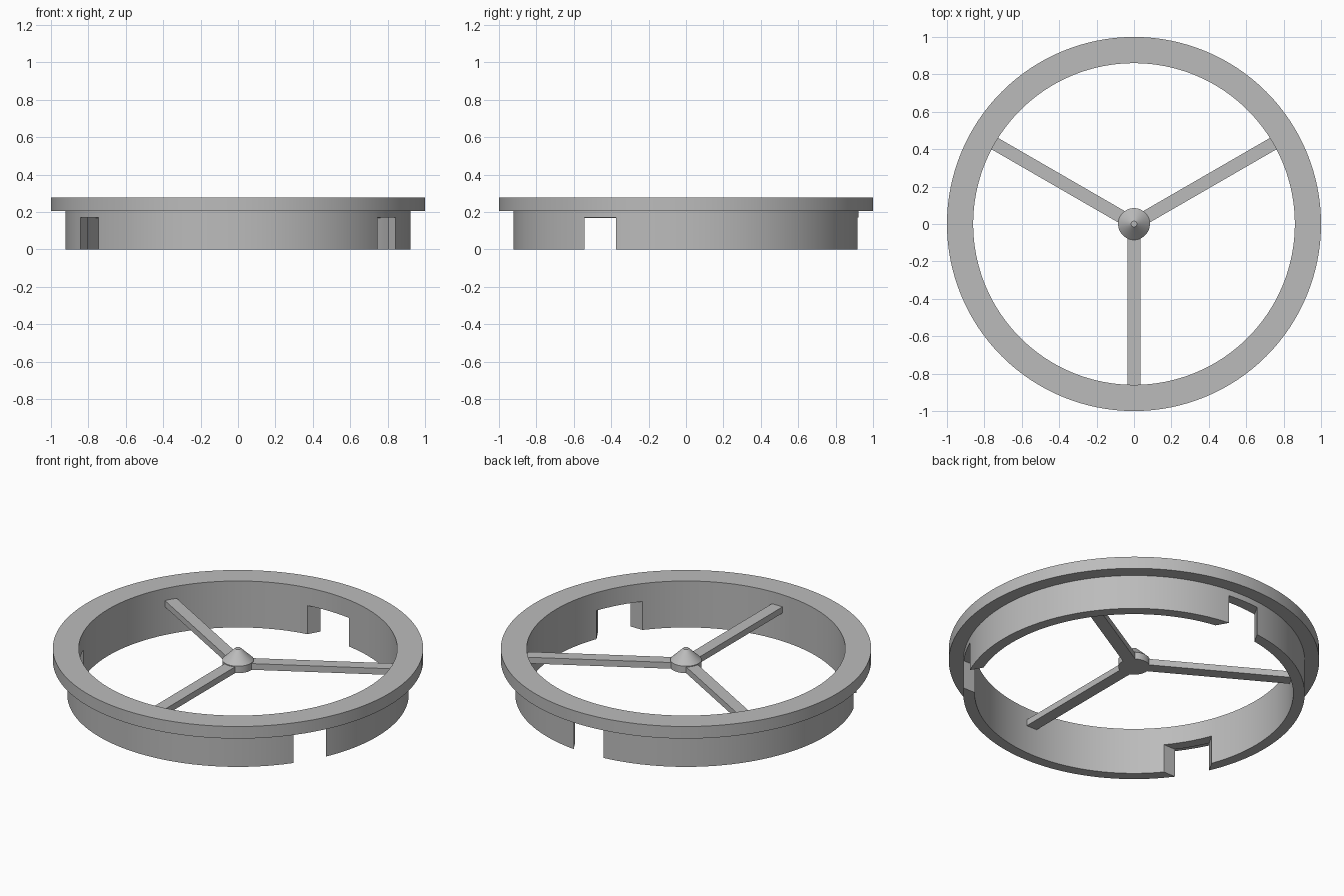
import bpy, bmesh, math
from mathutils import Matrix

cube = bpy.data.objects.get("Cube")
if cube:
    bpy.data.objects.remove(cube, do_unlink=True)

grey = bpy.data.materials.new("plain grey")
grey.use_nodes = True
grey.diffuse_color = (0.5, 0.5, 0.5, 1)
grey.node_tree.nodes["Principled BSDF"].inputs["Base Color"].default_value = grey.diffuse_color


def add_object(name, bm, smooth=False):
    bmesh.ops.recalc_face_normals(bm, faces=bm.faces)
    mesh = bpy.data.meshes.new(name)
    bm.to_mesh(mesh)
    bm.free()
    mesh.materials.append(grey)
    obj = bpy.data.objects.new(name, mesh)
    bpy.context.collection.objects.link(obj)
    if smooth:
        shade(obj)
    return obj


def activate(obj):
    bpy.ops.object.select_all(action='DESELECT')
    obj.select_set(True)
    bpy.context.view_layer.objects.active = obj


def shade(obj):
    activate(obj)
    bpy.ops.object.shade_smooth_by_angle(angle=math.radians(25))


def lathe(name, profile, steps, closed):
    """Turn an (r, z) profile around the z axis."""
    bm = bmesh.new()
    verts = [bm.verts.new((r, 0, z)) for r, z in profile]
    edges = [bm.edges.new(pair) for pair in zip(verts, verts[1:])]
    if closed:
        edges.append(bm.edges.new((verts[-1], verts[0])))
    bmesh.ops.spin(bm, geom=verts + edges, cent=(0, 0, 0), axis=(0, 0, 1),
                   angle=math.tau, steps=steps, use_duplicate=False)
    bmesh.ops.remove_doubles(bm, verts=bm.verts, dist=0.0005)
    return add_object(name, bm, True)


def ring(name, inner, outer, low, high):
    return lathe(name, [(inner, low), (outer, low), (outer, high), (inner, high)], 128, True)


INNER, WALL, FLANGE_LOW, TOP = 0.86, 0.922, 0.205, 0.277
SPOKE_LOW, SPOKE_TOP = 0.168, 0.205

# Flange and the collar below it
ring("top_flange", INNER, 1.0, FLANGE_LOW, TOP)
collar = ring("collar_wall", INNER, WALL, 0, FLANGE_LOW)

# Three notches in the collar, flaring inward
bm = bmesh.new()
for deg in (-30, 90, 210):
    corners = []
    for r, side in ((1, -1), (1, 1), (0.75, 1), (0.75, -1)):
        half = 0.095 + (WALL - r) * math.tan(math.radians(30))
        corners.append(bm.verts.new((r, side * half, -0.1)))
    base = bm.faces.new(corners)
    top = bmesh.ops.extrude_face_region(bm, geom=[base])["geom"]
    top = [v for v in top if isinstance(v, bmesh.types.BMVert)]
    bmesh.ops.translate(bm, verts=top, vec=(0, 0, 0.27))
    bmesh.ops.rotate(bm, verts=corners + top, cent=(0, 0, 0),
                     matrix=Matrix.Rotation(math.radians(deg), 3, 'Z'))
cutter = add_object("notch_cutter", bm)
cutter.hide_render = True
cut = collar.modifiers.new("notches", 'BOOLEAN')
cut.operation, cut.solver, cut.object = 'DIFFERENCE', 'EXACT', cutter
activate(collar)
bpy.ops.object.modifier_apply(modifier=cut.name)
bpy.data.objects.remove(cutter, do_unlink=True)
shade(collar)

# Three spokes, set slightly into the collar
for name, deg in (("left_spoke", 30), ("right_spoke", 150), ("front_spoke", 270)):
    start, end = 0.05, INNER + 0.01
    bm = bmesh.new()
    bmesh.ops.create_cube(bm, size=1)
    bmesh.ops.scale(bm, verts=bm.verts, vec=(end - start, 0.07, SPOKE_TOP - SPOKE_LOW))
    bmesh.ops.translate(bm, verts=bm.verts,
                        vec=((start + end) / 2, 0, (SPOKE_LOW + SPOKE_TOP) / 2))
    bmesh.ops.rotate(bm, verts=bm.verts, cent=(0, 0, 0),
                     matrix=Matrix.Rotation(math.radians(deg), 3, 'Z'))
    add_object(name, bm)

# Hub with a blunt cone on top
lathe("hub", [(0, SPOKE_LOW), (0.085, SPOKE_LOW), (0.085, 0.21), (0.016, TOP), (0, TOP)], 48, False)
